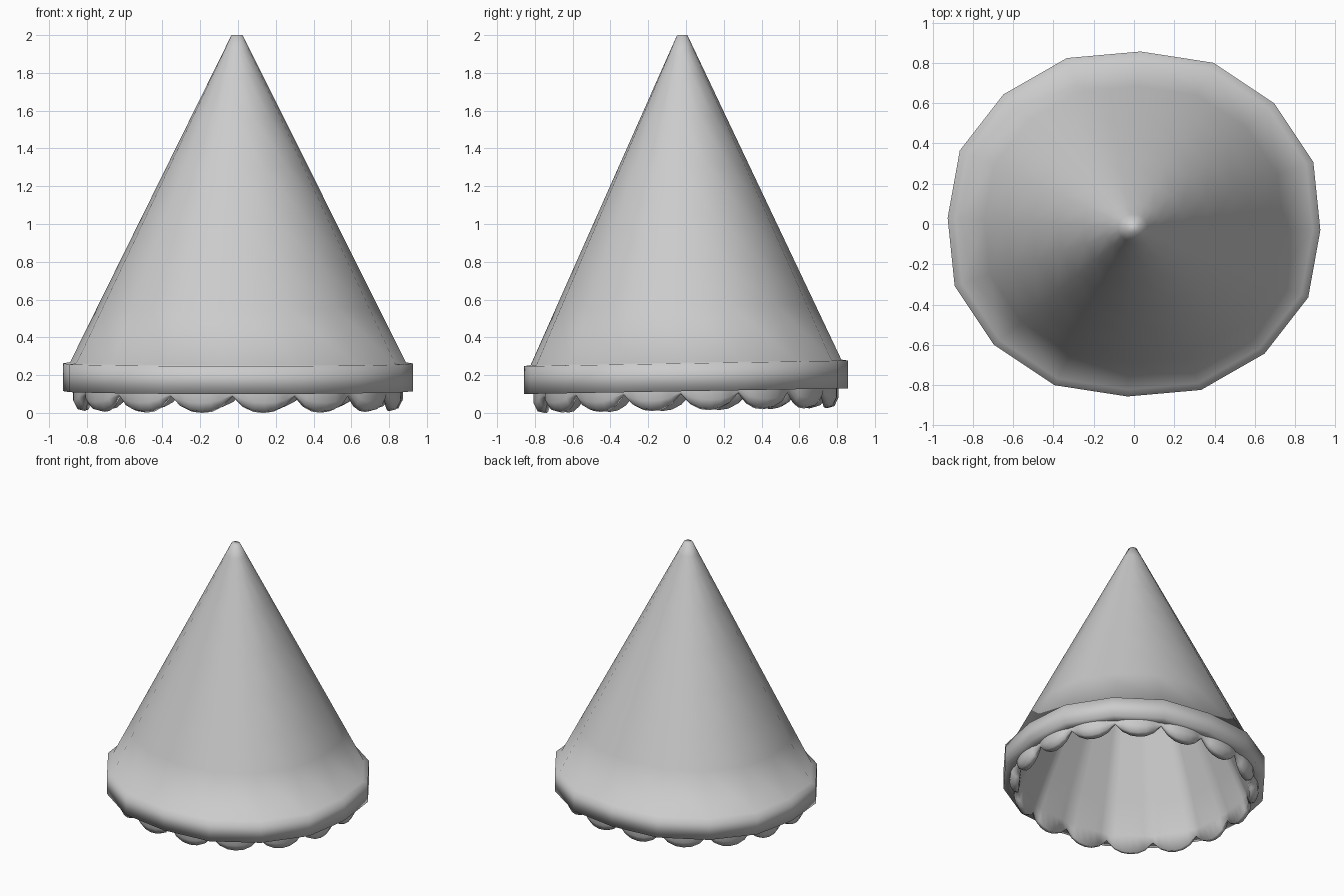
import bpy, bmesh
from math import cos, sin, pi, radians

if "Cube" in bpy.data.objects:
    bpy.data.objects.remove(bpy.data.objects["Cube"])

SIDES = 16
SUB = 6                   # steps across one scallop
PHASE = radians(-2)
RX, RY = 0.951, 0.88      # oval radii
TILT = 0.0175             # slight rise towards the back


def corner(i):
    a = PHASE + i * 2 * pi / SIDES
    f = 0.974 if i % 4 == 0 else 1.0
    return RX * f * cos(a), RY * f * sin(a)


def point(s, k, z):
    # s counts sides around the rim, k scales the oval
    i = int(s)
    t = s - i
    (x0, y0), (x1, y1) = corner(i % SIDES), corner((i + 1) % SIDES)
    lean = max(0, (z - 0.27) / 1.73)     # tip leans slightly forward
    x = k * (x0 + (x1 - x0) * t) - 0.005 * lean
    y = k * (y0 + (y1 - y0) * t) - 0.02 * lean
    return x, y, z + TILT * y


def loft(name, rings, cap_first=False, cap_last=False):
    bm = bmesh.new()
    rings = [[bm.verts.new(p) for p in r] for r in rings]
    n = len(rings[0])
    for r0, r1 in zip(rings, rings[1:]):
        for i in range(n):
            j = (i + 1) % n
            bm.faces.new((r0[i], r1[i], r1[j], r0[j]))
    if cap_first:
        bm.faces.new(rings[0])
    if cap_last:
        bm.faces.new(rings[-1][::-1])
    me = bpy.data.meshes.new(name)
    bm.to_mesh(me)
    bm.free()
    for p in me.polygons:
        p.use_smooth = True
    ob = bpy.data.objects.new(name, me)
    bpy.context.collection.objects.link(ob)


# Cone flowing into the rim band
slope = [(0.96 - 0.928 * h, 0.268 + 1.732 * h)
         for h in (1, 0.95, 0.88, 0.75, 0.6, 0.45, 0.3, 0.17, 0)]
profile = slope + [(1.0, 0.262), (1.0, 0.115), (0.92, 0.115)]
loft("cone_and_band", [[point(i, k, z) for i in range(SIDES)] for k, z in profile],
     cap_first=True)

# Scalloped lining: puffed tabs below the band, then the inner cone up to the tip
drop = [0.015, 0.07, 0.096, 0.103, 0.096, 0.07]
puff = [0.0, 0.03, 0.045, 0.05, 0.045, 0.03]


def trim_ring(base, puffing, z, dropping):
    return [point(n / SUB, base + puffing * puff[n % SUB], z - dropping * drop[n % SUB])
            for n in range(SIDES * SUB)]


loft("scalloped_lining", [trim_ring(0.91, 1.0, 0.13, 0),
                          trim_ring(0.91, 1.0, 0.118, 0.5),
                          trim_ring(0.90, 0.7, 0.115, 0.9),
                          trim_ring(0.89, 0, 0.115, 1.0),
                          trim_ring(0.87, 0, 0.14, 0),
                          trim_ring(0.77, 0, 0.36, 0),
                          trim_ring(0.40, 0, 1.13, 0),
                          trim_ring(0.02, 0, 1.92, 0)], cap_last=True)
